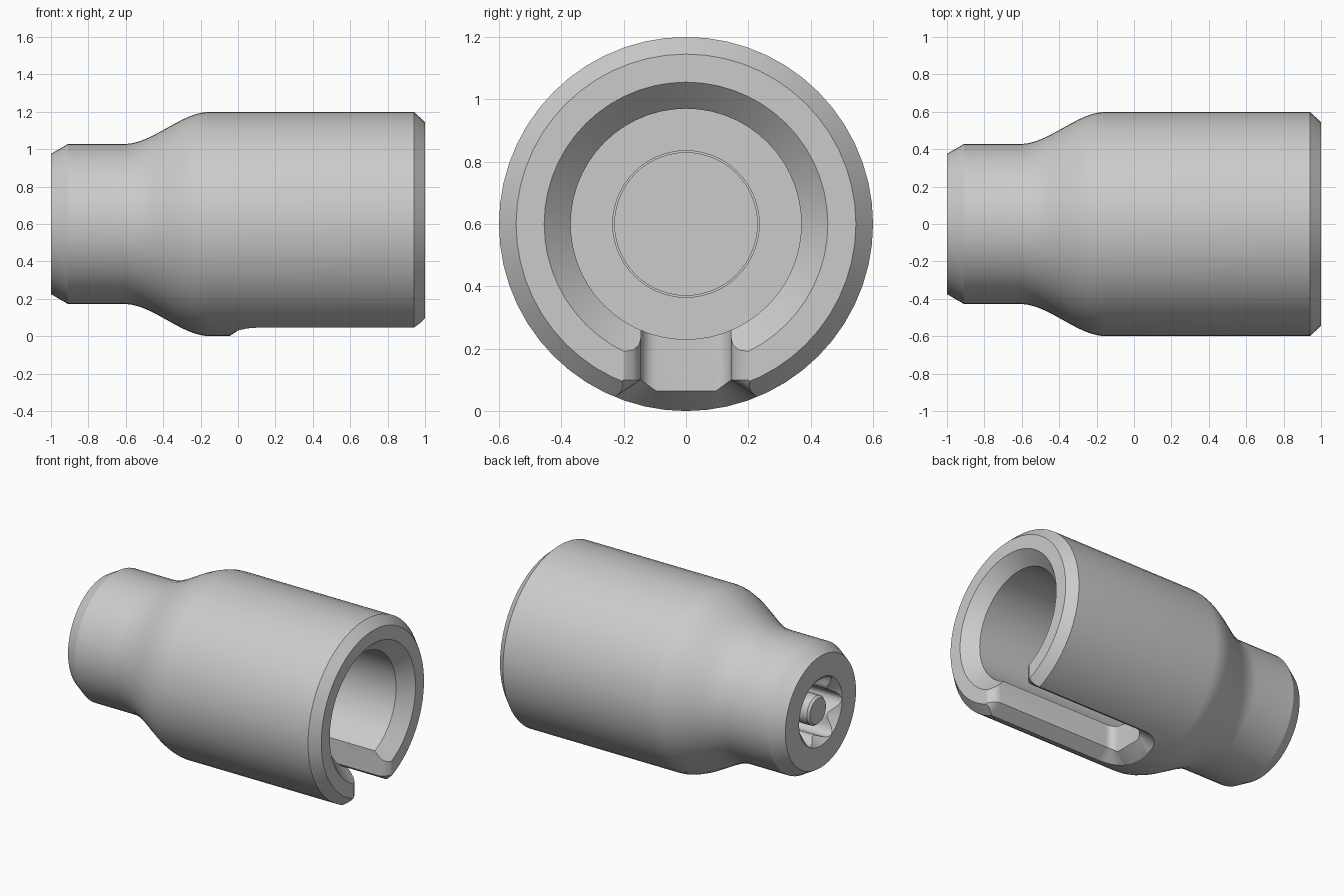
import bpy, bmesh, math
from mathutils import Vector

if "Cube" in bpy.data.objects:
    bpy.data.objects.remove(bpy.data.objects["Cube"])

AXIS_Z = 0.6


def finish(name, bm):
    bmesh.ops.recalc_face_normals(bm, faces=bm.faces)
    me = bpy.data.meshes.new(name)
    bm.to_mesh(me)
    bm.free()
    ob = bpy.data.objects.new(name, me)
    bpy.context.collection.objects.link(ob)
    return ob


def revolve(name, profile, steps=56):
    """Revolve (x, radius) points round the long axis."""
    bm = bmesh.new()
    vs = [bm.verts.new((x, 0, AXIS_Z + r)) for x, r in profile]
    es = [bm.edges.new(p) for p in zip(vs, vs[1:])]
    bmesh.ops.spin(bm, geom=vs + es, cent=(0, 0, AXIS_Z), axis=(1, 0, 0),
                   angle=math.tau, steps=steps, use_duplicate=False)
    bmesh.ops.remove_doubles(bm, verts=bm.verts, dist=1e-5)
    return finish(name, bm)


def loft(name, rings):
    """Join rings of equal length and cap both ends."""
    bm = bmesh.new()
    rs = [[bm.verts.new(p) for p in ring] for ring in rings]
    for a, b in zip(rs, rs[1:]):
        for i in range(len(a)):
            j = (i + 1) % len(a)
            bm.faces.new((a[i], a[j], b[j], b[i]))
    bm.faces.new(rs[0])
    bm.faces.new(rs[-1])
    return finish(name, bm)


def axial_ring(x, radius, n):
    """Ring across the long axis; radius is a function of the angle."""
    return [(x, radius(a) * math.cos(a), AXIS_Z + radius(a) * math.sin(a))
            for a in (math.tau * i / n for i in range(n))]


def cut(ob, cutter):
    cutter.hide_render = True
    m = ob.modifiers.new("cut", 'BOOLEAN')
    m.operation, m.solver, m.object = 'DIFFERENCE', 'EXACT', cutter
    with bpy.context.temp_override(object=ob, active_object=ob):
        bpy.ops.object.modifier_apply(modifier=m.name)
    bpy.data.objects.remove(cutter)


def shade(ob):
    bpy.ops.object.select_all(action='DESELECT')
    ob.select_set(True)
    bpy.context.view_layer.objects.active = ob
    bpy.ops.object.shade_smooth_by_angle(angle=math.radians(28))


# Sleeve body: neck, smooth shoulder, wide barrel with bore
shoulder = []
for i in range(13):
    t = i / 12
    shoulder.append((-0.61 + 0.46 * t, 0.427 + 0.173 * t * t * (3 - 2 * t)))
body = revolve("sleeve_body",
               [(-1, 0), (-1, 0.375), (-0.91, 0.427)] + shoulder +
               [(0.94, 0.6), (1, 0.545), (1, 0.455), (0.915, 0.37),
                (-0.2, 0.37), (-0.2, 0.235), (-0.5, 0.235), (-0.5, 0)])

# Slot along the underside, flared at the mouth and chamfered outside
half = [(1.06, 0.21, 0, 1), (1.0, 0.2, 0, 1), (0.984, 0.17, 0, 1),
        (0.962, 0.151, 0, 1), (0.94, 0.145, 0, 1)]
for i in range(7):
    a = math.pi / 2 * (1 + i / 6)
    c, s = math.cos(a), math.sin(a)
    half.append((0.1 + 0.05 * c, 0.095 + 0.05 * s, c, s))
outline = half + [(x, -y, nx, -ny) for x, y, nx, ny in reversed(half)]


def edge_z(y):
    return 0.06 + 0.04 * min(1, max(0, (abs(y) - 0.09) / 0.055))


wide = [(x + 0.12 * nx, y + 0.12 * ny) for x, y, nx, ny in outline]
cut(body, loft("slot_cutter", [
    [(x, y, 0.45) for x, y, _, _ in outline],
    [(x, y, edge_z(y)) for x, y, _, _ in outline],
    [(w[0], w[1], edge_z(p[1]) - 0.08) for w, p in zip(wide, outline)],
    [(w[0], w[1], -0.1) for w in wide]]))

# Six-lobed socket with countersunk mouth in the narrow end
lobes = lambda a: 0.2 + 0.027 * math.cos(6 * a)
cut(body, loft("socket_cutter", [axial_ring(x, lobes, 72) for x in (-1.05, -0.62)]))
cut(body, loft("countersink_cutter", [axial_ring(-1.01, lambda a: 0.238, 56),
                                      axial_ring(-0.92, lambda a: 0.15, 56)]))
shade(body)

# Centre pin in the socket
pin = revolve("centre_pin", [(-0.98, 0), (-0.98, 0.085), (-0.965, 0.097),
                             (-0.58, 0.097), (-0.58, 0)], 24)
shade(pin)

# Plug in the bore floor and its hexagonal core
plug = revolve("bore_plug", [(-0.51, 0), (-0.51, 0.23), (-0.2, 0.23), (-0.2, 0)])
shade(plug)
core = loft("hex_core", [
    [(x, 0.083 * math.cos(math.radians(83 + 60 * i)),
      AXIS_Z + 0.083 * math.sin(math.radians(83 + 60 * i))) for i in range(6)]
    for x in (-0.3, -0.198)])
